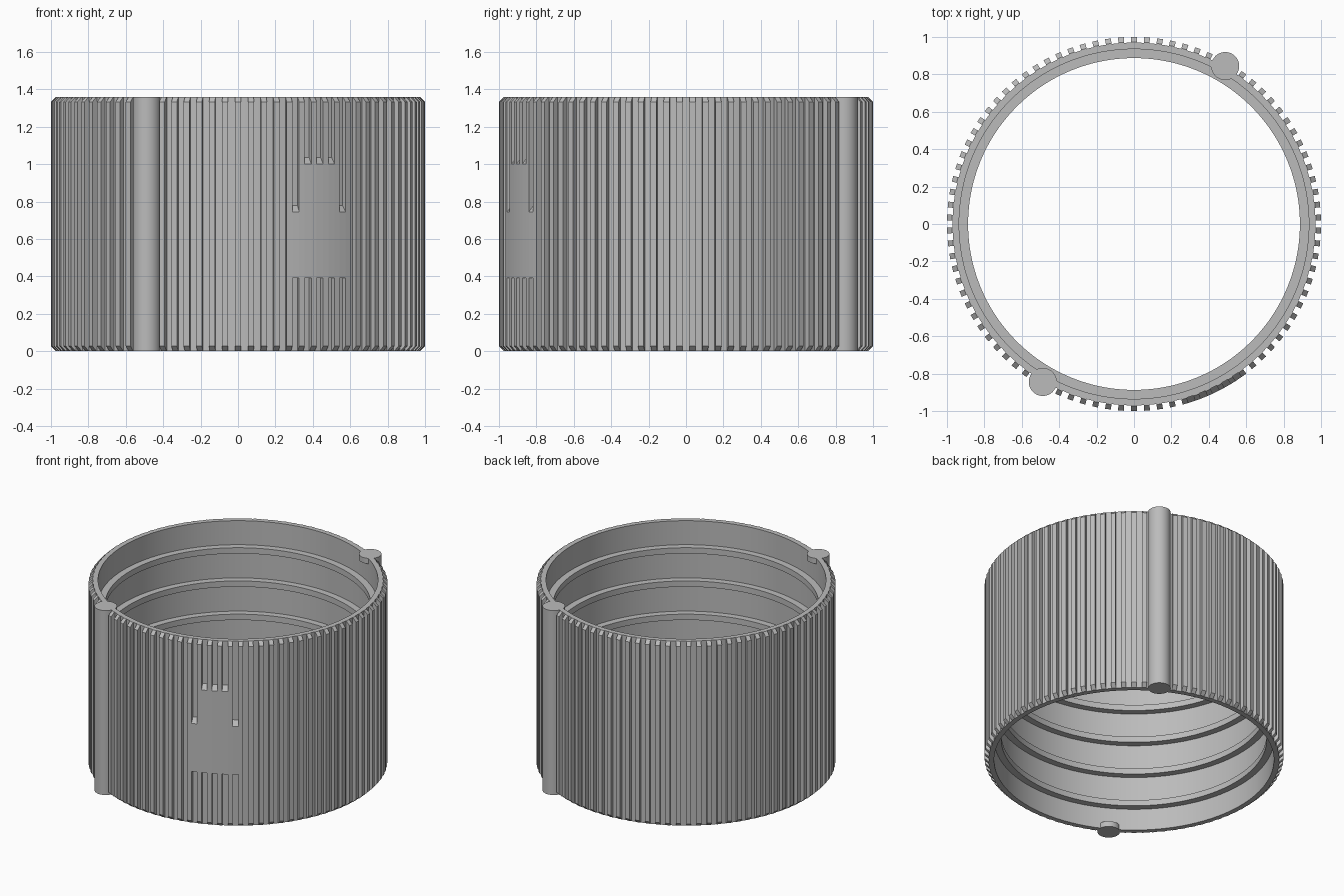
import bpy, bmesh
from math import sin, cos, pi, radians, hypot

if "Cube" in bpy.data.objects:
    bpy.data.objects.remove(bpy.data.objects["Cube"])

HEIGHT = 1.36
WALL, BORE, RIDGE = 0.97, 0.935, 0.887   # radii of the sleeve
STEP = 4                                 # degrees between ribs
RIB_HALF = 0.9                           # half the rib width in degrees

grey = bpy.data.materials.new("plain grey")
grey.use_nodes = True
colour = (0.5, 0.5, 0.5, 1)
grey.diffuse_color = colour
grey.node_tree.nodes["Principled BSDF"].inputs["Base Color"].default_value = colour


def polar(r, deg, z):
    """Point on a circle, with the angle counted from the front."""
    a = radians(deg)
    return (r * sin(a), -r * cos(a), z)


def finish(name, bm, smooth=False):
    bmesh.ops.recalc_face_normals(bm, faces=bm.faces)
    mesh = bpy.data.meshes.new(name)
    bm.to_mesh(mesh)
    bm.free()
    mesh.materials.append(grey)
    obj = bpy.data.objects.new(name, mesh)
    bpy.context.collection.objects.link(obj)
    if smooth:
        bpy.ops.object.select_all(action="DESELECT")
        obj.select_set(True)
        bpy.context.view_layer.objects.active = obj
        bpy.ops.object.shade_smooth_by_angle(angle=radians(30))
    return obj


def loft(bm, sections, closed=False):
    """Join equal closed sections; cap the ends unless the loft is closed."""
    rings = [[bm.verts.new(p) for p in s] for s in sections]
    pairs = list(zip(rings, rings[1:]))
    if closed:
        pairs.append((rings[-1], rings[0]))
    else:
        bm.faces.new(rings[0])
        bm.faces.new(rings[-1])
    n = len(rings[0])
    for a, b in pairs:
        for i in range(n):
            j = (i + 1) % n
            bm.faces.new((a[i], a[j], b[j], b[i]))


def wedge(bm, profile, start, end, parts=1):
    """Sweep a radius/height profile through part of a turn."""
    loft(bm, [[polar(r, start + (end - start) * k / parts, z) for r, z in profile]
              for k in range(parts + 1)])


# Sleeve with five square ridges round the bore
profile = [(WALL, 0), (WALL, HEIGHT), (BORE, HEIGHT)]
for k in reversed(range(5)):
    low, high = 0.16 + 0.245 * k, 0.203 + 0.245 * k
    profile += [(BORE, high), (RIDGE, high), (RIDGE, low), (BORE, low)]
profile.append((BORE, 0))
bm = bmesh.new()
loft(bm, [[polar(r, d, z) for r, z in profile] for d in range(0, 360, 2)], closed=True)
finish("sleeve", bm, smooth=True)

# Grip ribs with chamfered ends, left out where the posts stand
rib = [(0.96, 0), (0.973, 0), (1, 0.027), (1, HEIGHT - 0.027),
       (0.973, HEIGHT), (0.96, HEIGHT)]
bm = bmesh.new()
for d in range(0, 360, STEP):
    if d % 180 not in (148, 152):
        wedge(bm, rib, d - RIB_HALF, d + RIB_HALF)
finish("grip_ribs", bm)

# Stepped plate filling the grooves flush with the ribs
bm = bmesh.new()
for d in range(18, 35, STEP):
    top = 1.0 if 20 < d < 32 else 0.745
    fill = [(0.96, 0.39), (1, 0.39), (1, top), (WALL, top + 0.035), (0.96, top + 0.035)]
    half = STEP / 2 - RIB_HALF
    wedge(bm, fill, d - half, d + half)
finish("stepped_plate", bm)


# Round posts, trimmed to the bore except for their short ends
def post(name, deg):
    cx, cy, _ = polar(0.975, deg, 0)
    radius = 0.075

    def section(z, trimmed):
        points = []
        for k in range(40):
            x = cx + radius * cos(2 * pi * k / 40)
            y = cy + radius * sin(2 * pi * k / 40)
            r = hypot(x, y)
            if trimmed and r < BORE + 0.01:
                x, y = x * (BORE + 0.01) / r, y * (BORE + 0.01) / r
            points.append((x, y, z))
        return points

    end = 0.04
    bm = bmesh.new()
    loft(bm, [section(0, False), section(end, False), section(end + 0.002, True),
              section(HEIGHT - end - 0.002, True), section(HEIGHT - end, False),
              section(HEIGHT, False)])
    finish(name, bm, smooth=True)


post("front_post", -30)
post("back_post", 150)
